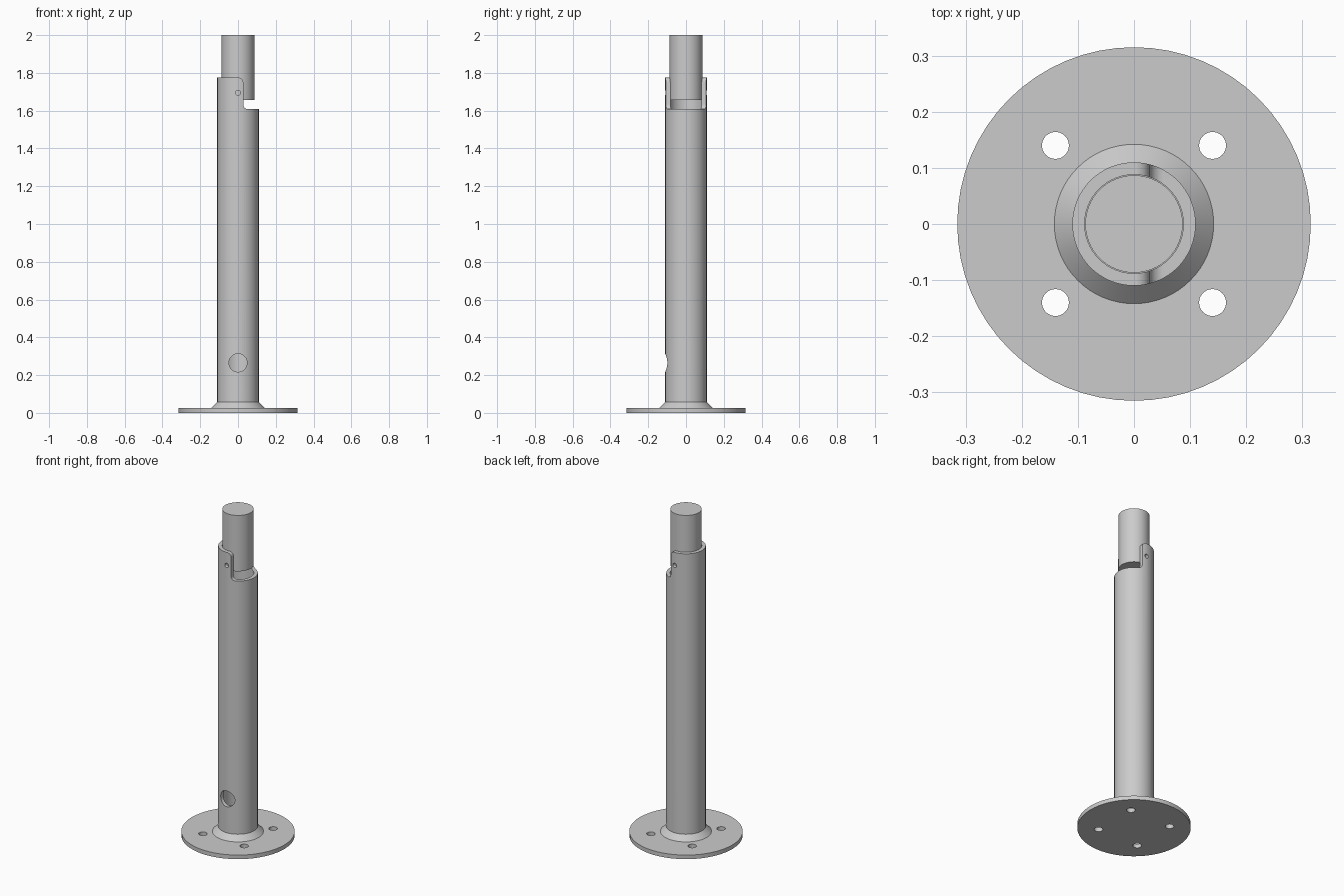
import bpy
import bmesh
from math import cos, sin, pi, radians
from mathutils import Matrix, Vector

if "Cube" in bpy.data.objects:
    bpy.data.objects.remove(bpy.data.objects["Cube"], do_unlink=True)

steel = bpy.data.materials.new("grey_steel")
steel.use_nodes = True
GREY = (0.6, 0.6, 0.6, 1)
steel.diffuse_color = GREY
steel.node_tree.nodes["Principled BSDF"].inputs["Base Color"].default_value = GREY


def finish(name, bm):
    bmesh.ops.recalc_face_normals(bm, faces=bm.faces)
    mesh = bpy.data.meshes.new(name)
    bm.to_mesh(mesh)
    bm.free()
    mesh.materials.append(steel)
    obj = bpy.data.objects.new(name, mesh)
    bpy.context.collection.objects.link(obj)
    return obj


def cylinder(name, radius, height, centre, along_y=False, sides=64):
    bm = bmesh.new()
    turn = Matrix.Rotation(pi / 2, 4, 'X') if along_y else Matrix()
    bmesh.ops.create_cone(bm, cap_ends=True, segments=sides, radius1=radius, radius2=radius,
                          depth=height, matrix=Matrix.Translation(centre) @ turn)
    return finish(name, bm)


def ring(name, profile, sides=64):
    """Turn a closed (radius, z) profile about the z axis."""
    bm = bmesh.new()
    loops = []
    for i in range(sides):
        a = 2 * pi * i / sides
        loops.append([bm.verts.new((r * cos(a), r * sin(a), z)) for r, z in profile])
    n = len(profile)
    for i in range(sides):
        here, after = loops[i], loops[(i + 1) % sides]
        for j in range(n):
            k = (j + 1) % n
            bm.faces.new((here[j], after[j], after[k], here[k]))
    return finish(name, bm)


def prism(name, profile, half_depth):
    """Extrude an (x, z) outline along y."""
    bm = bmesh.new()
    face = bm.faces.new([bm.verts.new((x, -half_depth, z)) for x, z in profile])
    moved = bmesh.ops.extrude_face_region(bm, geom=[face])["geom"]
    bmesh.ops.translate(bm, vec=Vector((0, 2 * half_depth, 0)),
                        verts=[v for v in moved if isinstance(v, bmesh.types.BMVert)])
    return finish(name, bm)


def select_only(obj):
    bpy.ops.object.select_all(action='DESELECT')
    obj.select_set(True)
    bpy.context.view_layer.objects.active = obj


def cut(obj, cutters):
    for cutter in cutters:
        mod = obj.modifiers.new("cut", 'BOOLEAN')
        mod.operation = 'DIFFERENCE'
        mod.solver = 'EXACT'
        mod.object = cutter
        select_only(obj)
        bpy.ops.object.modifier_apply(modifier=mod.name)
        bpy.data.objects.remove(cutter, do_unlink=True)


def arc(cx, cz, r, start, end, steps=8):
    angles = [radians(start + (end - start) * i / steps) for i in range(steps + 1)]
    return [(cx + r * cos(a), cz + r * sin(a)) for a in angles]


PLATE_TOP, TUBE_TOP, NOTCH_Z = 0.025, 1.775, 1.608
OUTER, INNER, FILLET = 0.11, 0.088, 0.025

# Round base plate with four bolt holes
plate = cylinder("base_plate", 0.315, PLATE_TOP, (0, 0, PLATE_TOP / 2))
cut(plate, [cylinder("bolt_hole", 0.024, 0.2, (0.14 * sx, 0.14 * sy, 0), sides=32)
            for sx in (-1, 1) for sy in (-1, 1)])

# Sloping weld around the foot of the tube
weld = ring("weld_collar", [(0.1, PLATE_TOP), (0.142, PLATE_TOP), (OUTER, 0.057), (0.1, 0.057)])

# Hollow tube with a notch at the top, pin holes and a round opening low on the front
tube = ring("outer_tube", [(INNER, PLATE_TOP), (OUTER, PLATE_TOP),
                           (OUTER, TUBE_TOP), (INNER, TUBE_TOP)])
notch_outline = [(0.3, NOTCH_Z)]
notch_outline += arc(0.028 + FILLET, NOTCH_Z + FILLET, FILLET, 270, 180)
notch_outline += arc(0.028 - FILLET, TUBE_TOP - FILLET, FILLET, 0, 82)
notch_outline += [(notch_outline[-1][0], 1.9), (0.3, 1.9)]
cut(tube, [prism("notch", notch_outline, 0.3),
           cylinder("pin_hole", 0.013, 0.6, (0, 0, 1.695), True, 24),
           cylinder("cable_opening", 0.048, 0.3, (0, -0.15, 0.265), True, 48)])

# Solid post held in the top of the tube
post = cylinder("inner_post", 0.0868, 2 - 1.657, (0, 0, (2 + 1.657) / 2))

for part in (plate, weld, tube, post):
    select_only(part)
    bpy.ops.object.shade_smooth_by_angle(angle=radians(30))
